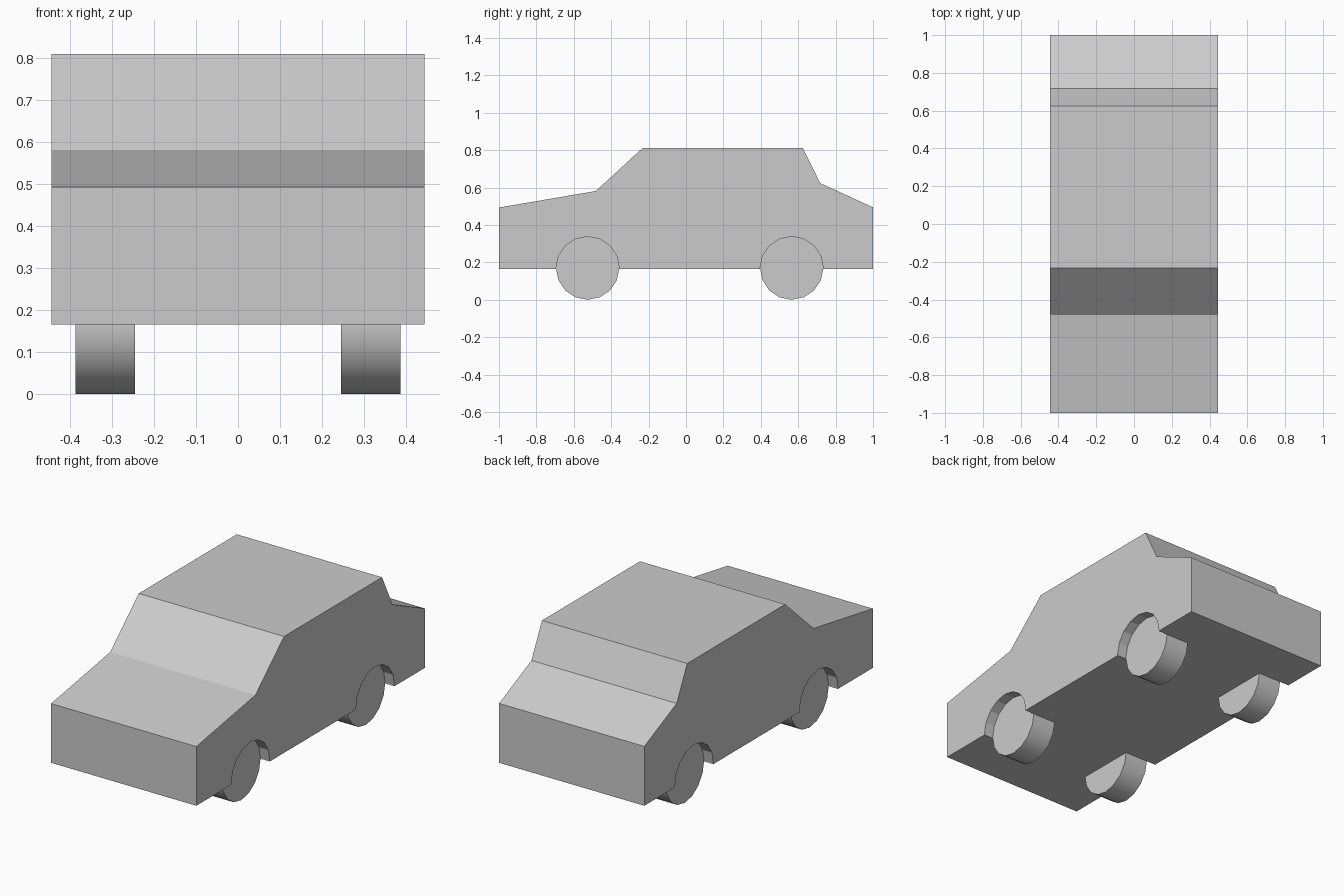
import bpy, bmesh, math
from mathutils import Matrix

if "Cube" in bpy.data.objects:
    bpy.data.objects.remove(bpy.data.objects["Cube"])

HALF_WIDTH = 0.445
WHEEL_R = 0.169
AXLES = (-0.526, 0.565)
SIDES = 16


def make_object(name, bm):
    bmesh.ops.recalc_face_normals(bm, faces=bm.faces)
    mesh = bpy.data.meshes.new(name)
    bm.to_mesh(mesh)
    bm.free()
    obj = bpy.data.objects.new(name, mesh)
    bpy.context.collection.objects.link(obj)
    return obj


def disc(name, x0, x1, y):
    """Capped cylinder lying along x, resting on the ground."""
    bm = bmesh.new()
    place = Matrix.Translation(((x0 + x1) / 2, y, WHEEL_R)) @ Matrix.Rotation(math.pi / 2, 4, 'Y')
    bmesh.ops.create_cone(bm, cap_ends=True, segments=SIDES, radius1=WHEEL_R,
                          radius2=WHEEL_R, depth=abs(x1 - x0), matrix=place)
    return make_object(name, bm)


# Body: side profile (y, z) extruded across the width
profile = [(-1, 0.165), (-1, 0.493), (-0.483, 0.581), (-0.233, 0.81),
           (0.625, 0.81), (0.717, 0.624), (1, 0.494), (1, 0.165)]
bm = bmesh.new()
side = bm.faces.new([bm.verts.new((-HALF_WIDTH, y, z)) for y, z in profile])
ext = bmesh.ops.extrude_face_region(bm, geom=[side])
bmesh.ops.translate(bm, vec=(2 * HALF_WIDTH, 0, 0),
                    verts=[v for v in ext['geom'] if isinstance(v, bmesh.types.BMVert)])
body = make_object("car_body", bm)

# Wheels, each set in a shallow round recess in the body side
for end, y in zip(("front", "rear"), AXLES):
    for hand, s in (("left", 1), ("right", -1)):
        cutter = disc(f"{end}_{hand}_arch_cutter", s * 0.384, s * 0.5, y)
        cutter.hide_render = True
        cutter.hide_set(True)
        cutter.display_type = 'WIRE'
        cut = body.modifiers.new(f"{end}_{hand}_arch", 'BOOLEAN')
        cut.operation = 'DIFFERENCE'
        cut.solver = 'EXACT'
        cut.object = cutter

        wheel = disc(f"{end}_{hand}_wheel", s * 0.246, s * 0.388, y)
        bpy.ops.object.select_all(action='DESELECT')
        wheel.select_set(True)
        bpy.context.view_layer.objects.active = wheel
        bpy.ops.object.shade_smooth_by_angle(angle=math.radians(40))
